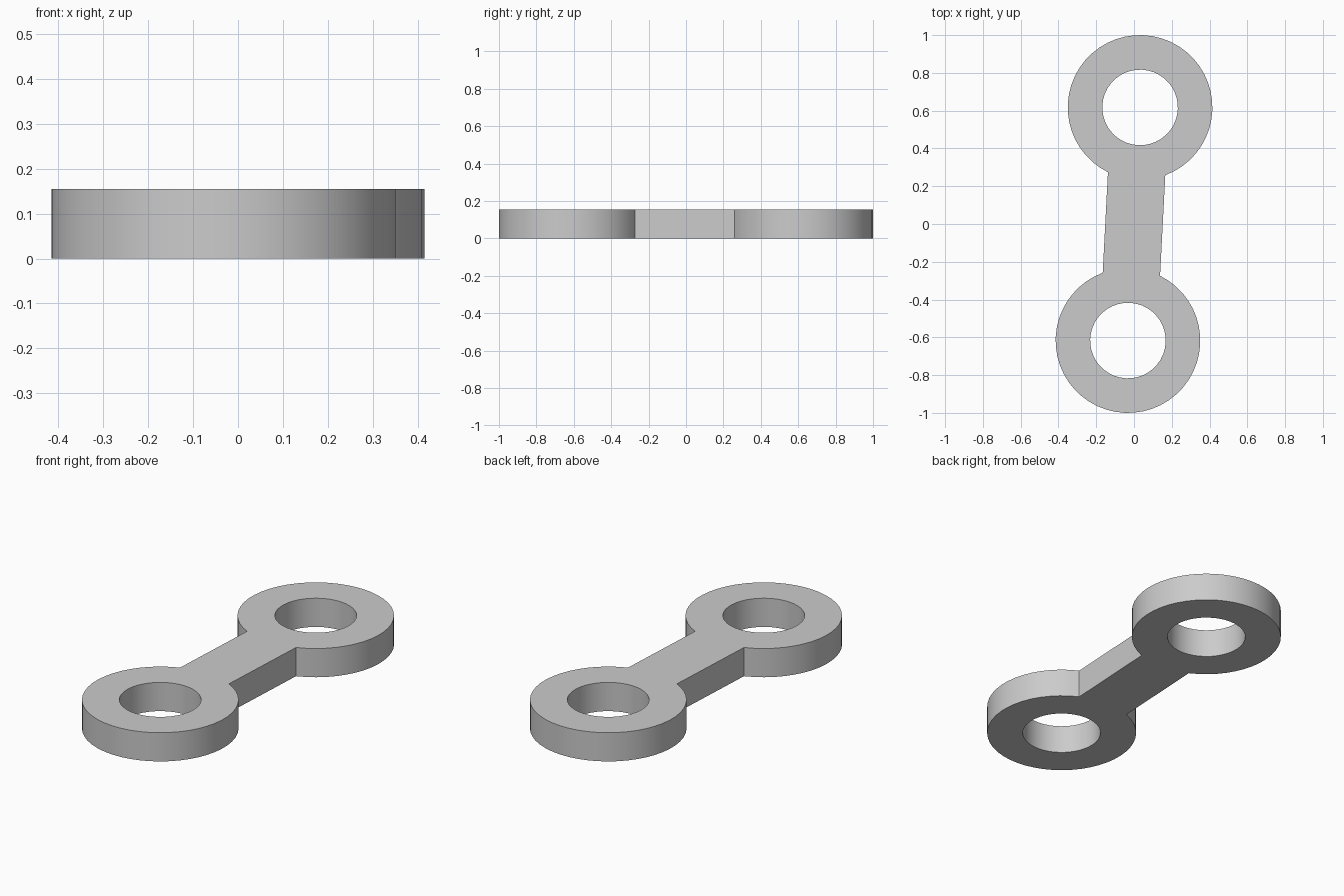
import bpy, bmesh
from math import sin, cos, asin, pi
from mathutils import Matrix, Vector

cube = bpy.data.objects.get("Cube")
if cube:
    bpy.data.objects.remove(cube, do_unlink=True)

RING, HOLE, ARM = 0.383, 0.2, 0.152   # outer radius, hole radius, half arm width
REACH, TILT, THICK = 0.618, 0.052, 0.155

grey = bpy.data.materials.new("light_grey")
grey.use_nodes = True
grey.diffuse_color = (0.6, 0.6, 0.6, 1)
grey.node_tree.nodes["Principled BSDF"].inputs["Base Color"].default_value = (0.6, 0.6, 0.6, 1)


def arc(radius, start, sweep, steps):
    """Points on an arc around the far ring centre."""
    return [Vector((radius * cos(start + sweep * i / steps),
                    REACH + radius * sin(start + sweep * i / steps), 0))
            for i in range(steps + 1)]


def add_loop(bm, points):
    verts = [bm.verts.new(p) for p in points]
    return [bm.edges.new((verts[i - 1], verts[i])) for i in range(len(verts))]


# Half of the outline and one hole; the half turn gives the other end
neck = asin(ARM / RING)
half = arc(RING, -pi / 2 + neck, 2 * (pi - neck), 42)
hole = arc(HOLE, 0, 2 * pi, 40)[:-1]
turn = Matrix.Rotation(pi, 3, 'Z')

bm = bmesh.new()
edges = add_loop(bm, half + [turn @ p for p in half])
edges += add_loop(bm, hole)
edges += add_loop(bm, [turn @ p for p in hole])

# Fill around the holes, then raise to the plate thickness
bmesh.ops.triangle_fill(bm, edges=edges, use_beauty=True, use_dissolve=False)
raised = bmesh.ops.extrude_face_region(bm, geom=bm.faces[:], use_keep_orig=True)
bmesh.ops.translate(bm, vec=(0, 0, THICK),
                    verts=[g for g in raised["geom"] if isinstance(g, bmesh.types.BMVert)])
bmesh.ops.rotate(bm, verts=bm.verts, cent=(0, 0, 0), matrix=Matrix.Rotation(-TILT, 3, 'Z'))
bmesh.ops.recalc_face_normals(bm, faces=bm.faces)

mesh = bpy.data.meshes.new("link_plate")
bm.to_mesh(mesh)
bm.free()
mesh.materials.append(grey)
link = bpy.data.objects.new("link_plate", mesh)
bpy.context.collection.objects.link(link)

# Smooth round walls, crisp rims
bpy.ops.object.select_all(action='DESELECT')
link.select_set(True)
bpy.context.view_layer.objects.active = link
bpy.ops.object.shade_smooth_by_angle(angle=pi / 6)
